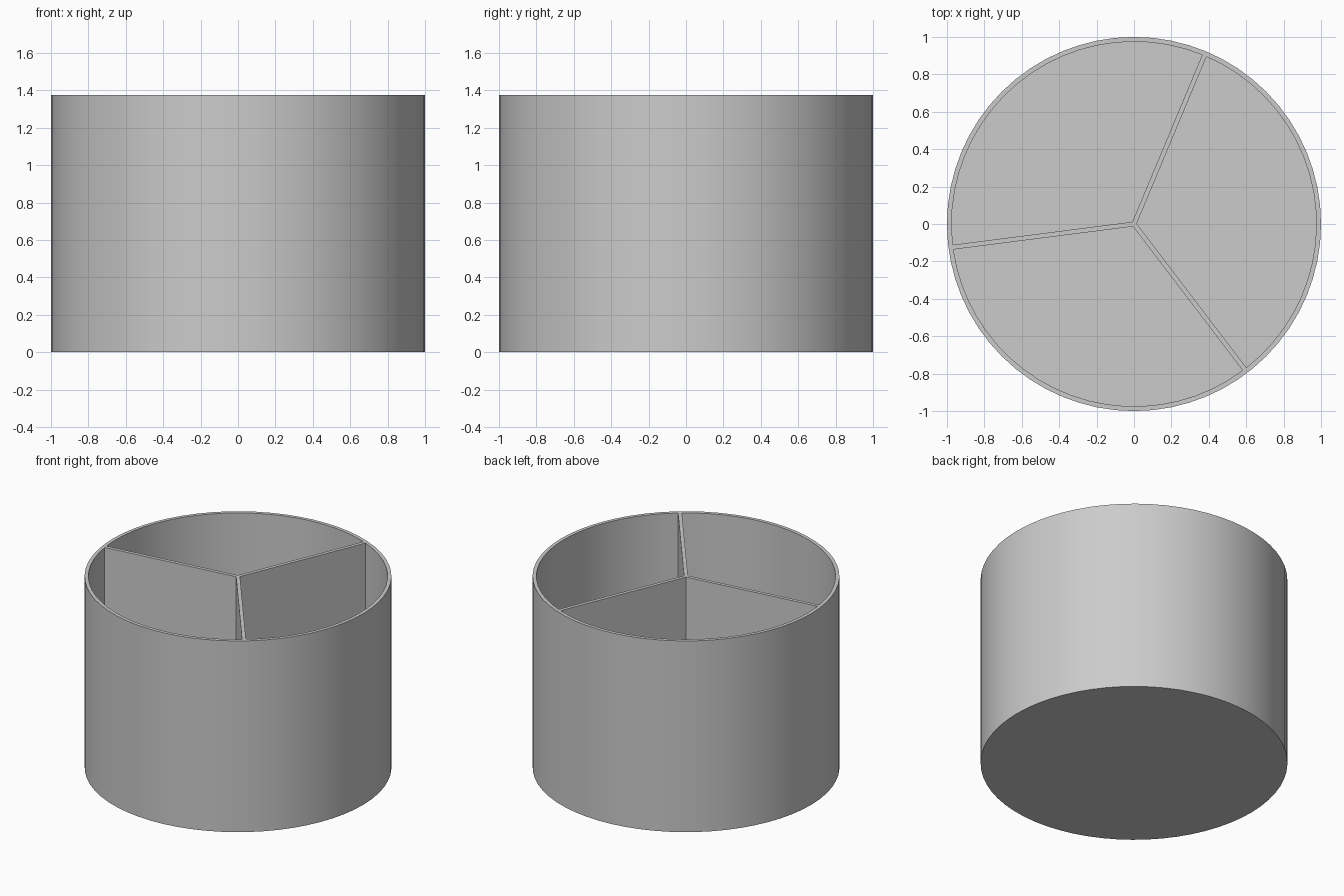
import bpy, bmesh, math

cube = bpy.data.objects.get("Cube")
if cube:
    bpy.data.objects.remove(cube)

RADIUS, HEIGHT, WALL, FLOOR = 1.0, 1.375, 0.025, 0.025
SIDES = 64
FIRST_DIVIDER = math.radians(67.3)

grey = bpy.data.materials.new("plain grey")
grey.use_nodes = True
colour = (0.6, 0.6, 0.6, 1)
grey.diffuse_color = colour
grey.node_tree.nodes["Principled BSDF"].inputs["Base Color"].default_value = colour


def prism(name, outline, bottom, top):
    """Extrude a flat outline straight up into a closed solid."""
    bm = bmesh.new()
    base = bm.faces.new([bm.verts.new((x, y, bottom)) for x, y in outline])
    up = bmesh.ops.extrude_face_region(bm, geom=[base], use_keep_orig=True)
    for v in up["geom"]:
        if isinstance(v, bmesh.types.BMVert):
            v.co.z = top
    bmesh.ops.recalc_face_normals(bm, faces=bm.faces)
    mesh = bpy.data.meshes.new(name)
    bm.to_mesh(mesh)
    bm.free()
    mesh.materials.append(grey)
    obj = bpy.data.objects.new(name, mesh)
    bpy.context.collection.objects.link(obj)
    return obj


def arc(radius, start, end, steps):
    angles = [start + (end - start) * i / steps for i in range(steps + 1)]
    return [(radius * math.cos(a), radius * math.sin(a)) for a in angles]


# Round body
body = prism("divided_cup", arc(RADIUS, 0, math.tau, SIDES)[:-1], 0, HEIGHT)

# Three hollow compartments, leaving the wall, floor and dividers
inner = RADIUS - WALL
margin = math.asin(WALL / 2 / inner)
third = math.tau / 3
for i in range(3):
    start = FIRST_DIVIDER + i * third
    middle = start + third / 2
    corner = WALL / 2 / math.sin(third / 2)
    outline = [(corner * math.cos(middle), corner * math.sin(middle))]
    outline += arc(inner, start + margin, start + third - margin, SIDES // 3)
    cutter = prism("compartment_cutter", outline, FLOOR, HEIGHT + 0.1)
    cutter.hide_render = True
    cut = body.modifiers.new("compartment", "BOOLEAN")
    cut.operation, cut.solver, cut.object = "DIFFERENCE", "EXACT", cutter
    bpy.context.view_layer.objects.active = body
    bpy.ops.object.modifier_apply(modifier=cut.name)
    bpy.data.objects.remove(cutter)

# Smooth round walls with crisp rims
bpy.ops.object.select_all(action="DESELECT")
body.select_set(True)
bpy.context.view_layer.objects.active = body
bpy.ops.object.shade_smooth_by_angle(angle=math.radians(30))
